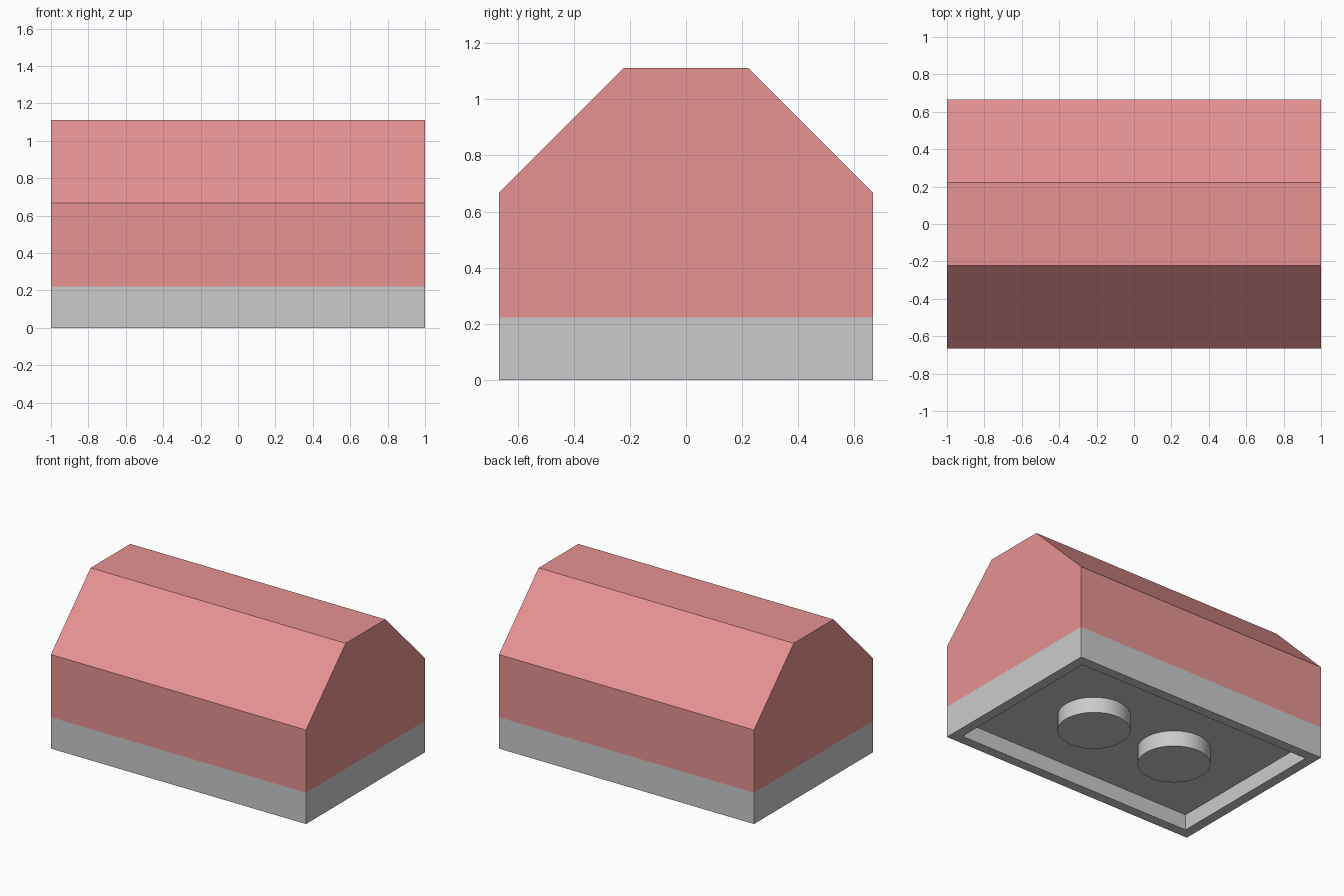
import bpy, bmesh
from mathutils import Matrix, Vector

if "Cube" in bpy.data.objects:
    bpy.data.objects.remove(bpy.data.objects["Cube"])

HX, HY = 1.0, 2 / 3          # half length, half width
BASE_TOP, RECESS = 2 / 9, 1 / 9
WALL = 0.1


def make_object(name, bm, material=None):
    bmesh.ops.recalc_face_normals(bm, faces=bm.faces[:])
    mesh = bpy.data.meshes.new(name)
    bm.to_mesh(mesh)
    bm.free()
    obj = bpy.data.objects.new(name, mesh)
    bpy.context.collection.objects.link(obj)
    if material:
        mesh.materials.append(material)
    return obj


red = bpy.data.materials.new("red")
red.diffuse_color = (0.8, 0.29, 0.29, 1)
red.use_nodes = True
red.node_tree.nodes["Principled BSDF"].inputs["Base Color"].default_value = red.diffuse_color

# Grey base: a slab with a shallow recess in its underside
bm = bmesh.new()
bmesh.ops.create_cube(bm, size=1, matrix=Matrix.Translation((0, 0, BASE_TOP / 2))
                      @ Matrix.Diagonal((2 * HX, 2 * HY, BASE_TOP, 1)))
bottom = min(bm.faces, key=lambda f: f.calc_center_median().z)
bmesh.ops.inset_region(bm, faces=[bottom], thickness=WALL)
ceiling = bmesh.ops.extrude_discrete_faces(bm, faces=[bottom])["faces"][0]
bmesh.ops.translate(bm, verts=ceiling.verts[:], vec=(0, 0, RECESS))
make_object("base", bm)

# Round pegs standing in the recess, flush with the bottom
for side, x in (("left", -1 / 3), ("right", 1 / 3)):
    bpy.ops.mesh.primitive_cylinder_add(vertices=48, radius=0.233, depth=RECESS,
                                        location=(x, 0, RECESS / 2))
    peg = bpy.context.object
    peg.name = f"underside_peg_{side}"
    bpy.ops.object.shade_smooth_by_angle()

# Red body: gable profile with a flat ridge, extruded along x
half = [(HY, BASE_TOP), (HY, 2 / 3), (2 / 9, 10 / 9)]
profile = half + [(-y, z) for y, z in reversed(half)]
bm = bmesh.new()
end = bm.faces.new([bm.verts.new((-HX, y, z)) for y, z in profile])
extruded = bmesh.ops.extrude_face_region(bm, geom=[end])["geom"]
bmesh.ops.translate(bm, vec=Vector((2 * HX, 0, 0)),
                    verts=[v for v in extruded if isinstance(v, bmesh.types.BMVert)])
make_object("sloped_body", bm, red)
